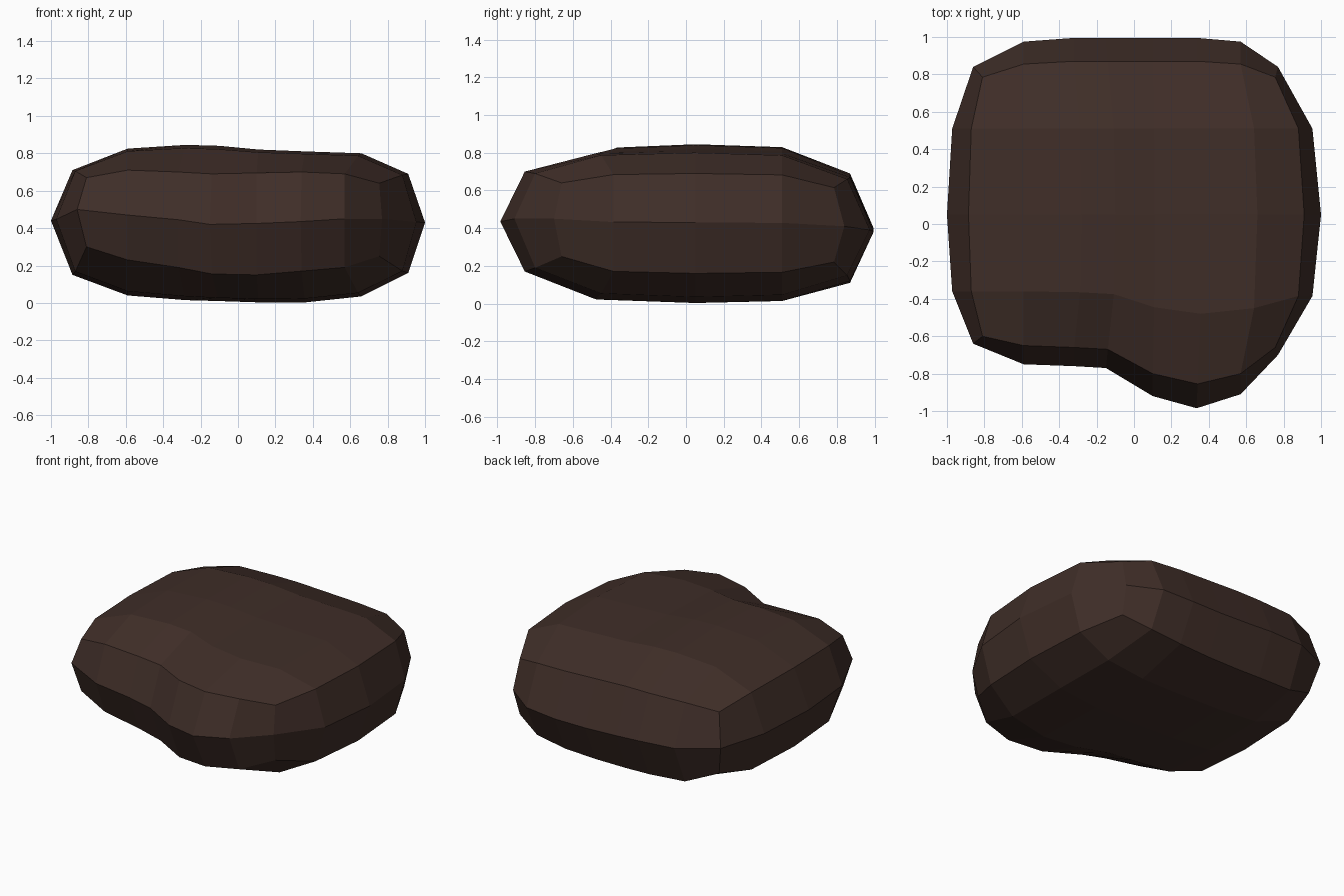
import bpy, bmesh

if "Cube" in bpy.data.objects:
    bpy.data.objects.remove(bpy.data.objects["Cube"])

# Shared row data: rows run front to back, columns left to right
XW = [0, .8, 1, .8, 0]
ZW = [0, .88, 1, .9, 0]
ROW1 = [-.36, -.36, -.365, -.375, -.445, -.48, -.45, -.385]
NC, NR = 8, 5


def layer(x_end, x_mid, y_front, y_back, z_front, z_mid, z_back):
    """Grid of points blended from a front, a middle and a back profile."""
    pts = {}
    for r in range(NR):
        zs = z_front if r < 2 else z_back
        for c in range(NC):
            y = [y_front[c], ROW1[c], .05, .51, y_back[c]][r]
            x = x_end[c] + (x_mid[c] - x_end[c]) * XW[r]
            z = zs[c] + (z_mid[c] - zs[c]) * ZW[r]
            pts[c, r] = (x, y, z)
    return pts


# Inset grid used by the top and the underside
X_IN = [-.81, -.59, -.32, -.14, .10, .34, .57, .755]
X_IN_MID = [-.885, -.59, -.28, -.10, .11, .36, .66, .91]
YF_IN = [-.60, -.65, -.66, -.67, -.80, -.855, -.80, -.66]
YB_IN = [.785, .855, .87, .87, .87, .87, .855, .785]

top = layer(X_IN, X_IN_MID, YF_IN, YB_IN,
            [.67, .71, .70, .69, .695, .70, .69, .64],
            [.71, .825, .845, .84, .82, .81, .80, .69],
            [.655, .69, .69, .69, .68, .67, .66, .615])
under = layer(X_IN, X_IN_MID, YF_IN, YB_IN,
              [.30, .23, .19, .155, .15, .17, .19, .25],
              [.15, .04, .015, .01, .003, .003, .035, .16],
              [.22, .13, .115, .11, .11, .12, .15, .22])
# Only the perimeter of this one is used: the widest belt
belt = layer([-.86, -.59, -.32, -.15, .10, .335, .57, .77],
             [-1, -.59, -.3, -.1, .1, .35, .6, 1],
             [-.64, -.75, -.76, -.77, -.92, -.985, -.91, -.70],
             [.84, .975, .995, .995, .995, .995, .975, .84],
             [.50, .47, .445, .42, .425, .435, .45, .45],
             [.44] * 7 + [.43],
             [.43, .41, .40, .39, .38, .38, .39, .41])

bm = bmesh.new()
T, U = ({k: bm.verts.new(p) for k, p in g.items()} for g in (top, under))

# Top and underside faces
for r in range(NR - 1):
    for c in range(NC - 1):
        loop = [(c, r), (c + 1, r), (c + 1, r + 1), (c, r + 1)]
        bm.faces.new([T[k] for k in loop])
        bm.faces.new([U[k] for k in reversed(loop)])

# Side bands through the belt
rim = ([(c, 0) for c in range(NC)] + [(NC - 1, r) for r in range(1, NR)]
       + [(c, NR - 1) for c in range(NC - 2, -1, -1)]
       + [(0, r) for r in range(NR - 2, 0, -1)])
B = {k: bm.verts.new(belt[k]) for k in rim}
for i, a in enumerate(rim):
    b = rim[(i + 1) % len(rim)]
    bm.faces.new([U[a], U[b], B[b], B[a]])
    bm.faces.new([B[a], B[b], T[b], T[a]])
bmesh.ops.recalc_face_normals(bm, faces=bm.faces)

# Rock object
mesh = bpy.data.meshes.new("rock")
bm.to_mesh(mesh)
bm.free()
rock = bpy.data.objects.new("rock", mesh)
bpy.context.collection.objects.link(rock)
mat = bpy.data.materials.new("dark_brown_stone")
mat.diffuse_color = (.05, .027, .021, 1)
mat.use_nodes = True
mat.node_tree.nodes["Principled BSDF"].inputs["Base Color"].default_value = mat.diffuse_color
mesh.materials.append(mat)
